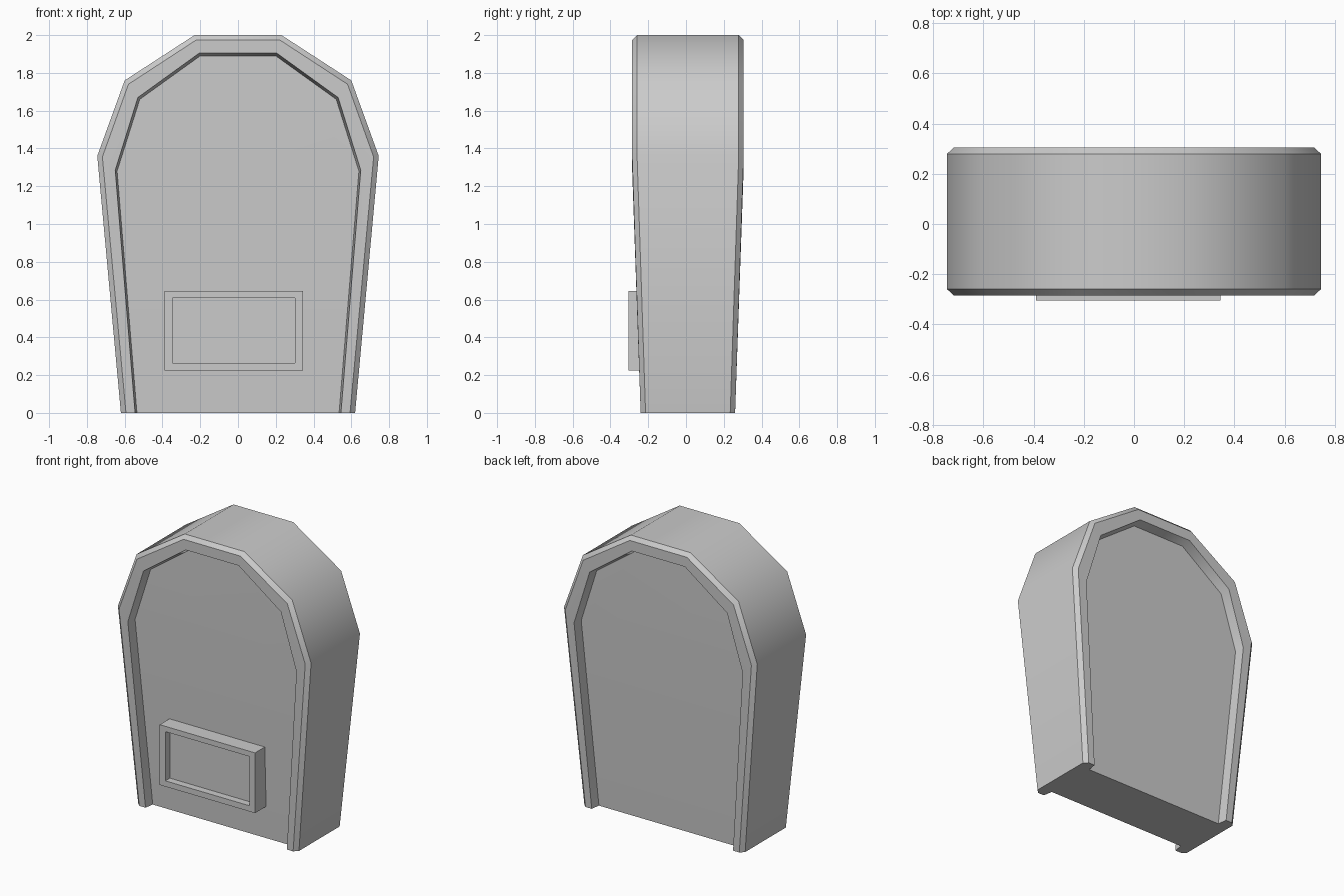
import bpy, bmesh
from math import radians

if "Cube" in bpy.data.objects:
    bpy.data.objects.remove(bpy.data.objects["Cube"])


def finish(bm, name):
    bmesh.ops.recalc_face_normals(bm, faces=bm.faces[:])
    me = bpy.data.meshes.new(name)
    bm.to_mesh(me)
    bm.free()
    ob = bpy.data.objects.new(name, me)
    bpy.context.collection.objects.link(ob)
    return ob


# Half outlines (x, z) from foot to crown, with depth inward from the rim face
panel = ([(0.535, 0), (0.64, 1.28), (0.52, 1.66), (0.20, 1.89)], 0.065)
lip = ([(0.545, 0), (0.65, 1.285), (0.53, 1.67), (0.205, 1.905)], 0.0)
face = ([(0.593, 0), (0.718, 1.355), (0.58, 1.74), (0.22, 1.975)], 0.0)
outer = ([(0.62, 0), (0.745, 1.36), (0.60, 1.76), (0.23, 2.0)], 0.026)
rings = [panel, lip, face, outer]
CENTRE_Y = 0.01


def add_ring(bm, ring, side):
    pts, inset = ring
    full = [(-x, z) for x, z in pts] + [(x, z) for x, z in reversed(pts)]
    # body is thinner at the foot than from the shoulders up
    return [bm.verts.new((x, CENTRE_Y + side * ((0.25 if z == 0 else 0.295) - inset), z))
            for x, z in full]


# Arched body: front panel, rims, sides, back panel
bm = bmesh.new()
loops = [add_ring(bm, r, -1) for r in rings] + [add_ring(bm, r, 1) for r in reversed(rings)]
for a, b in zip(loops, loops[1:]):
    for i in range(7):
        bm.faces.new((a[i], a[i + 1], b[i + 1], b[i]))
for p in (loops[0], loops[-1]):
    bm.faces.new((p[0], p[1], p[6], p[7]))
    bm.faces.new(p[1:7])
bm.faces.new([l[0] for l in loops] + [l[7] for l in reversed(loops)])
body = finish(bm, "arched_body")
bpy.context.view_layer.objects.active = body
body.select_set(True)
bpy.ops.object.shade_smooth_by_angle(angle=radians(40))

# Framed plaque on the front, with a sunken centre
bm = bmesh.new()


def rect(x0, x1, z0, z1, y):
    return [bm.verts.new(c) for c in ((x0, y, z0), (x1, y, z0), (x1, y, z1), (x0, y, z1))]


steps = [rect(-0.39, 0.345, 0.225, 0.645, -0.17),
         rect(-0.39, 0.345, 0.225, 0.645, -0.305),
         rect(-0.347, 0.302, 0.265, 0.608, -0.305),
         rect(-0.347, 0.302, 0.265, 0.608, -0.255)]
for a, b in zip(steps, steps[1:]):
    for i in range(4):
        j = (i + 1) % 4
        bm.faces.new((a[i], a[j], b[j], b[i]))
bm.faces.new(steps[0])
bm.faces.new(steps[-1])
finish(bm, "front_plaque")
